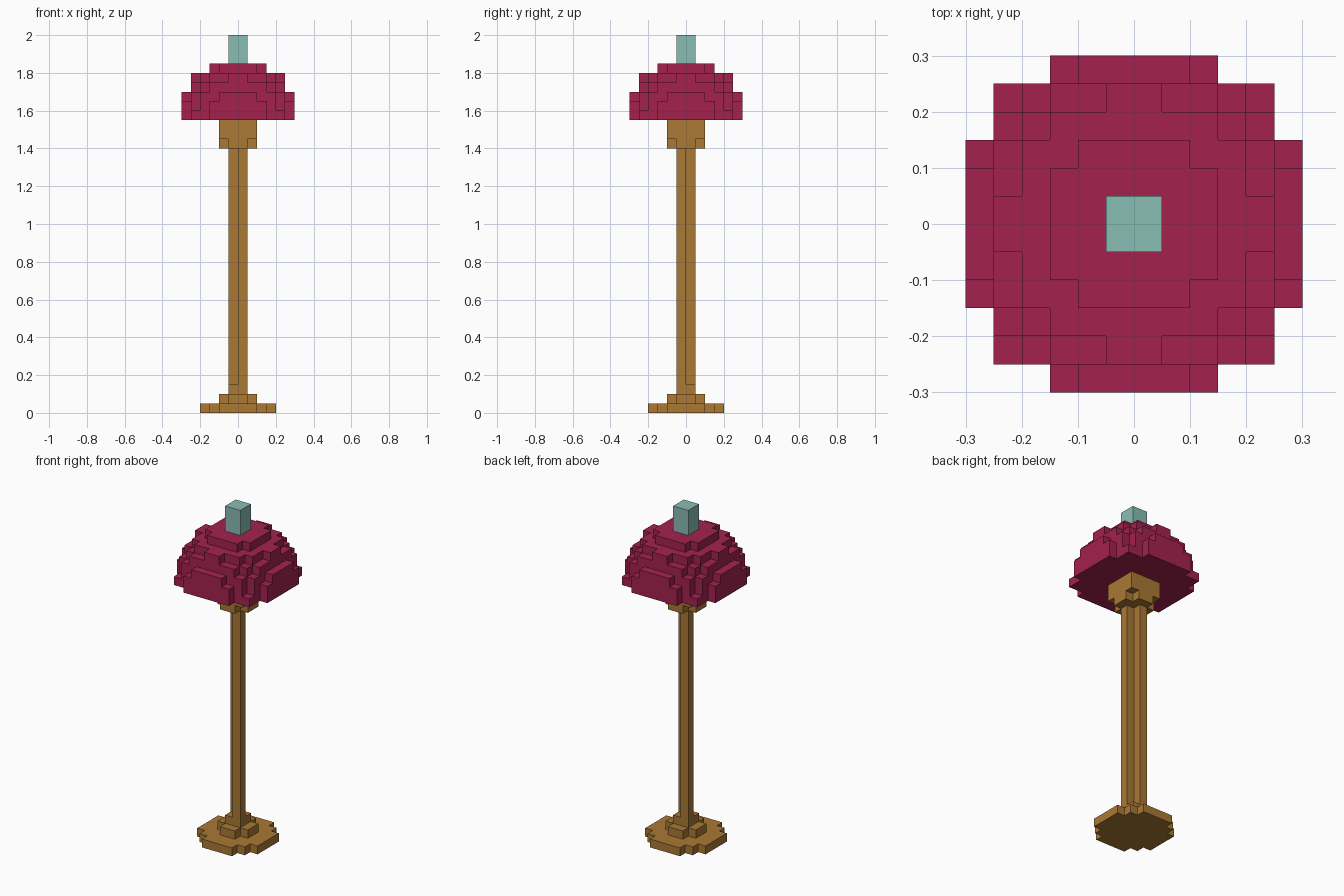
import bpy
import bmesh
from mathutils import Vector

CELL = 0.05  # edge length of one building block

cube = bpy.data.objects.get("Cube")
if cube:
    bpy.data.objects.remove(cube, do_unlink=True)


def make_material(name, rgb):
    mat = bpy.data.materials.new(name)
    mat.use_nodes = True
    color = (*rgb, 1.0)
    mat.diffuse_color = color
    mat.node_tree.nodes["Principled BSDF"].inputs["Base Color"].default_value = color
    return mat


wood = make_material("warm_brown", (0.40, 0.19, 0.034))
wine = make_material("wine_red", (0.37, 0.016, 0.076))
teal = make_material("pale_teal", (0.25, 0.51, 0.456))


def block_part(name, mat, radius, bottom, top, inside):
    """Outer skin of all blocks whose centre satisfies inside(x, y, height in part)."""
    cells = {(i, j, k)
             for i in range(-radius, radius)
             for j in range(-radius, radius)
             for k in range(bottom, top)
             if inside(i + 0.5, j + 0.5, k - bottom + 0.5)}
    bm = bmesh.new()
    for cell in cells:
        for axis in range(3):
            u, v = (axis + 1) % 3, (axis + 2) % 3
            for side in (0, 1):
                neighbour = list(cell)
                neighbour[axis] += 2 * side - 1
                if tuple(neighbour) in cells:
                    continue
                corners = []
                for du, dv in ((0, 0), (1, 0), (1, 1), (0, 1)):
                    p = Vector(cell)
                    p[axis] += side
                    p[u] += du
                    p[v] += dv
                    corners.append(bm.verts.new(p * CELL))
                bm.faces.new(corners if side else corners[::-1])
    bmesh.ops.remove_doubles(bm, verts=bm.verts, dist=CELL / 100)
    # Merge flat neighbouring squares into clean faces
    bmesh.ops.dissolve_limit(bm, angle_limit=0.01, verts=bm.verts, edges=bm.edges)
    mesh = bpy.data.meshes.new(name)
    bm.to_mesh(mesh)
    bm.free()
    mesh.materials.append(mat)
    obj = bpy.data.objects.new(name, mesh)
    bpy.context.collection.objects.link(obj)
    return obj


def full(x, y, z):
    return True


def cross(x, y, z):
    return min(abs(x), abs(y)) < 1


def disc(x, y, z):
    return x * x + y * y < 16


def diagonal_pair(x, y, z):
    return x * y < 0


def half_ball(x, y, z):
    return x * x + y * y + z * z < 42


# Stepped foot
block_part("base_disc", wood, 4, 0, 1, disc)
block_part("base_collar", wood, 2, 1, 2, cross)
block_part("pole_foot", wood, 1, 2, 3, full)

# Pole made of two diagonal strips
block_part("pole", wood, 1, 3, 28, diagonal_pair)

# Neck under the shade
block_part("neck_collar", wood, 2, 28, 29, cross)
block_part("neck_block", wood, 2, 29, 31, full)

# Stepped dome shade and its finial
block_part("dome_shade", wine, 6, 31, 37, half_ball)
block_part("finial", teal, 1, 37, 40, full)
